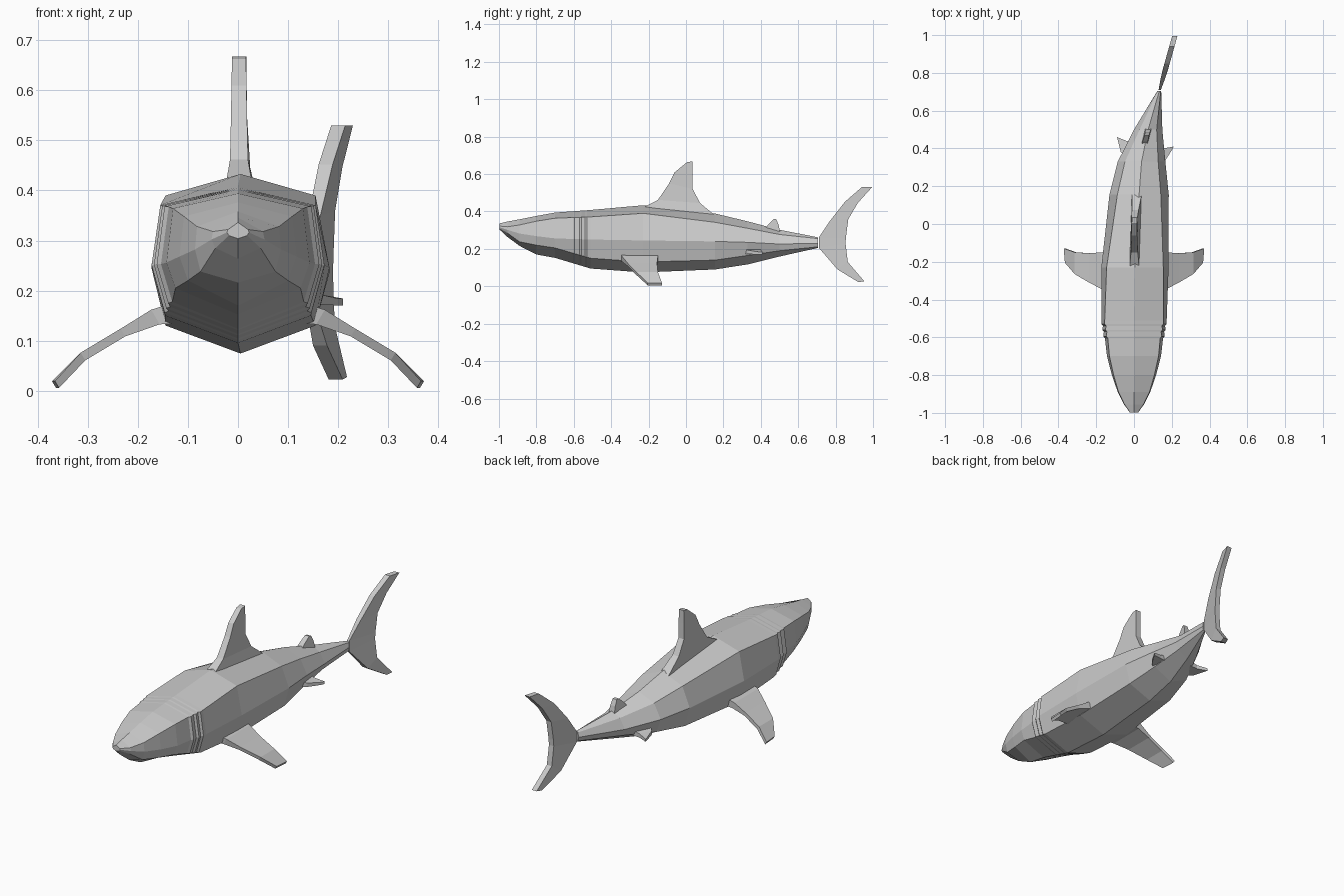
import bpy, bmesh
from mathutils import Vector


def loft(name, rings):
    """Skin a list of equal-length closed rings and cap both ends."""
    bm = bmesh.new()
    vs = [[bm.verts.new(p) for p in r] for r in rings]
    n = len(rings[0])
    for a, b in zip(vs, vs[1:]):
        for i in range(n):
            j = (i + 1) % n
            bm.faces.new((a[i], a[j], b[j], b[i]))
    bm.faces.new(vs[0])
    bm.faces.new(vs[-1])
    bmesh.ops.recalc_face_normals(bm, faces=bm.faces)
    me = bpy.data.meshes.new(name)
    bm.to_mesh(me)
    bm.free()
    ob = bpy.data.objects.new(name, me)
    bpy.context.collection.objects.link(ob)
    return ob


def section(lead, trail, off_lead, off_trail):
    """Four-cornered fin section from its leading and trailing points."""
    l, t = Vector(lead), Vector(trail)
    a, b = Vector(off_lead), Vector(off_trail)
    return [l - a, t - b, t + b, l + a]


# Body stations: y, centre x, top z, shoulder x z, side x z, low x z, belly z
stations = [
    (-.998, 0, .336, .02, .322, .022, .316, .018, .310, .304),
    (-.955, 0, .346, .05, .318, .053, .302, .045, .285, .264),
    (-.89, 0, .358, .082, .328, .086, .282, .075, .238, .216),
    (-.80, 0, .376, .108, .348, .117, .268, .100, .220, .170),
    (-.70, 0, .394, .130, .364, .143, .256, .125, .205, .152),
    (-.51, 0, .408, .155, .371, .173, .250, .146, .150, .095),
    (-.23, .005, .433, .150, .390, .178, .245, .150, .130, .074),
    (.155, .027, .389, .115, .342, .157, .240, .130, .140, .090),
    (.33, .040, .347, .088, .310, .126, .235, .102, .165, .117),
    (.50, .075, .302, .045, .277, .075, .226, .058, .190, .159),
    (.705, .134, .262, .008, .255, .010, .230, .008, .211, .205),
]

# Gill slits: extra stations with small outward steps
head, chest = stations[4], stations[5]


def gill(y, swell):
    f = (y - head[0]) / (chest[0] - head[0])
    s = [a + (b - a) * f for a, b in zip(head, chest)]
    for i in (3, 5, 7):
        s[i] += swell
    return s


gills = []
for y in (-.60, -.565, -.535):
    gills += [gill(y - .005, -.004), gill(y + .005, .003)]
stations[5:5] = gills


def body_ring(s):
    y, c, zt, sx, sz, mx, mz, lx, lz, zb = s
    side = [(sx, sz), (mx, mz), (lx, lz)]
    return ([(c, y, zt)] + [(c + x, y, z) for x, z in side] + [(c, y, zb)]
            + [(c - x, y, z) for x, z in reversed(side)])


loft("body", [body_ring(s) for s in stations])

# Main dorsal fin: lead y z, trail y z, half thickness
dorsal = [(-.24, .415, .16, .375, .026), (-.15, .462, .075, .445, .018),
          (-.09, .55, .036, .52, .016), (-.06, .61, .035, .60, .015),
          (.005, .663, .035, .668, .014)]
loft("dorsal_fin", [section((.002, a, b), (.002 + .1 * max(0, c - .03), c, d),
                            (t, 0, 0), (t, 0, 0)) for a, b, c, d, t in dorsal])

# Small rear dorsal fin
rear = [(.405, .29, .505, .28, .017), (.44, .33, .495, .328, .014),
        (.47, .36, .483, .358, .012)]
loft("rear_dorsal_fin", [section((.065 + .25 * (a - .46), a, b),
                                 (.065 + .25 * (c - .46), c, d),
                                 (t, 0, 0), (t, 0, 0)) for a, b, c, d, t in rear])


# Tail fin, swung to one side
def tail_x(y):
    return .136 + .28 * (y - .71)


def tail_off(y):
    return (min(.014, .006 + .1 * (y - .71)), 0, 0)


tail = [(.922, .022, .953, .027), (.81, .09, .865, .13), (.71, .206, .853, .23),
        (.71, .261, .855, .262), (.77, .35, .868, .36), (.85, .452, .92, .447),
        (.94, .53, .995, .53)]
loft("tail_fin", [section((tail_x(a), a, b), (tail_x(c), c, d),
                          tail_off(a), tail_off(c)) for a, b, c, d in tail])

# Pectoral fins, mirrored: lead x y z, trail x y, half thickness
pectoral = [(.13, -.35, .153, .13, -.148, .022), (.165, -.343, .147, .165, -.15, .017),
            (.23, -.312, .116, .23, -.155, .009), (.31, -.265, .068, .31, -.15, .009),
            (.362, -.205, .012, .368, -.129, .008)]
for name, m in (("right_pectoral_fin", 1), ("left_pectoral_fin", -1)):
    loft(name, [section((m * x, y, z), (m * x2, y2, z),
                        (m * t * .5, 0, t * .86), (m * t * .5, 0, t * .86))
                for x, y, z, x2, y2, t in pectoral])

# Pelvic fins follow the bend of the body
up = (0, 0, .01)
loft("right_pelvic_fin", [section((.12, .295, .188), (.12, .40, .188), (0, 0, .017), (0, 0, .015)),
                          section((.165, .335, .182), (.165, .402, .182), up, up),
                          section((.20, .39, .177), (.21, .41, .177), (0, 0, .007), (0, 0, .007))])
loft("left_pelvic_fin", [section((-.03, .34, .188), (.01, .44, .188), (0, 0, .017), (0, 0, .015)),
                         section((-.07, .38, .182), (-.04, .44, .182), up, up),
                         section((-.085, .44, .177), (-.09, .46, .177), (0, 0, .007), (0, 0, .007))])
